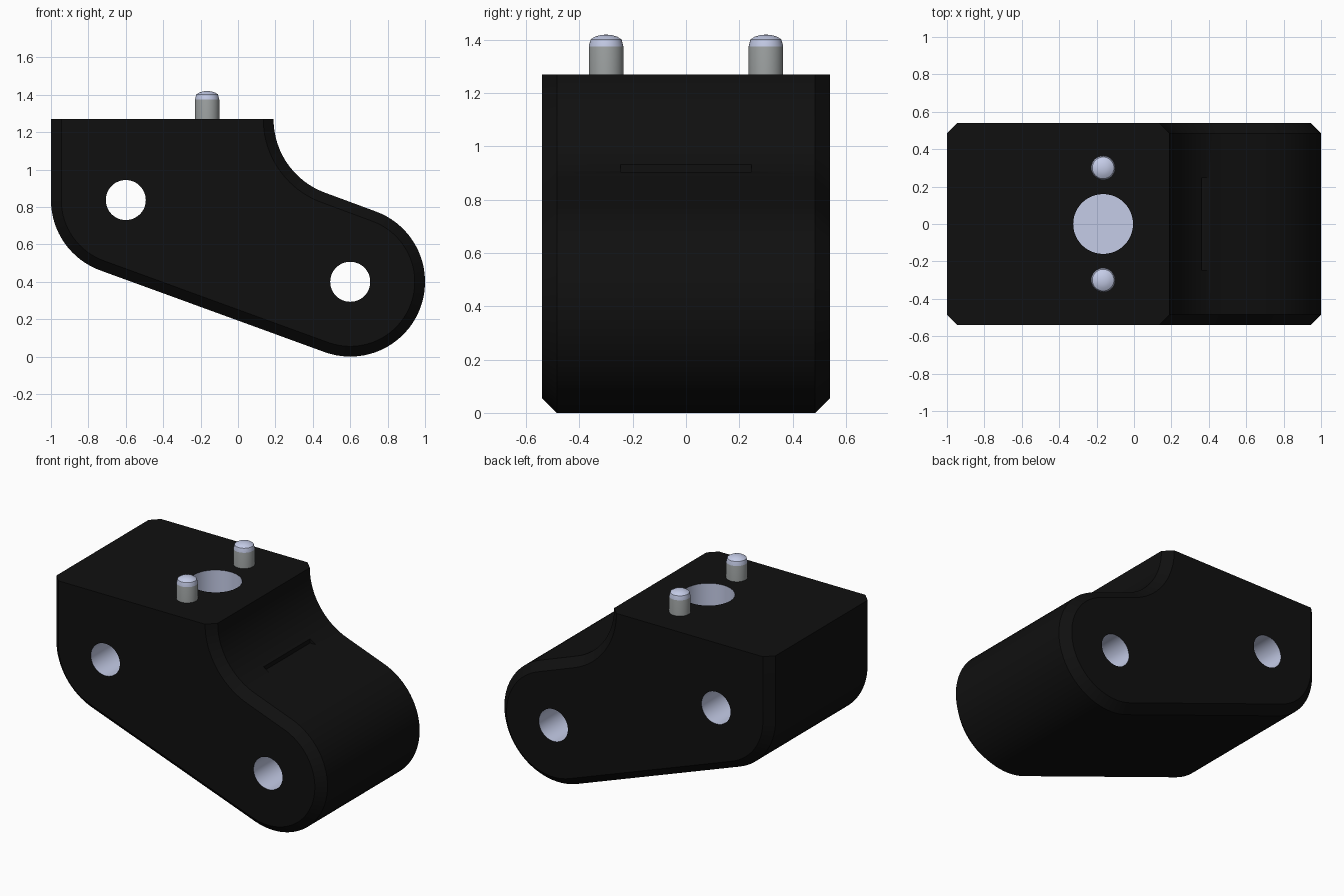
import bpy, bmesh, math
from mathutils import Matrix

if "Cube" in bpy.data.objects:
    bpy.data.objects.remove(bpy.data.objects["Cube"])


def material(name, rgb):
    m = bpy.data.materials.new(name)
    m.diffuse_color = (*rgb, 1)
    m.use_nodes = True
    m.node_tree.nodes["Principled BSDF"].inputs["Base Color"].default_value = m.diffuse_color
    return m


BLACK = material("black", (0.005, 0.005, 0.005))
STEEL = material("pale steel", (0.59, 0.64, 0.85))
GREY = material("pin grey", (0.33, 0.35, 0.35))

HALF_Y, CHAMFER, TOP = 0.54, 0.055, 1.27
LOW, HIGH, R = (0.6, 0.4), (-0.6, 0.837), 0.4      # eye centres and radius
NOTCH, NOTCH_R = (0.609, TOP), 0.419
TILT = math.atan2(HIGH[1] - LOW[1], LOW[0] - HIGH[0])


def make_object(name, bm, mats):
    bmesh.ops.recalc_face_normals(bm, faces=bm.faces[:])
    me = bpy.data.meshes.new(name)
    bm.to_mesh(me)
    bm.free()
    for m in mats:
        me.materials.append(m)
    ob = bpy.data.objects.new(name, me)
    bpy.context.collection.objects.link(ob)
    return ob


def arc(c, r, a0, a1, n):
    return [(c[0] + r * math.cos(a0 + (a1 - a0) * i / n),
             c[1] + r * math.sin(a0 + (a1 - a0) * i / n)) for i in range(n + 1)]


def outline(d):
    """Side outline moved inward by d everywhere but the flat top."""
    up, down = math.pi / 2 - TILT, -math.pi / 2 - TILT
    pts = [(-1 + d, TOP)]
    pts += arc(HIGH, R - d, -math.pi, down, 16)
    pts += arc(LOW, R - d, down, up, 40)
    pts += arc(NOTCH, NOTCH_R + d, up - math.pi, -math.pi, 20)
    return pts


def smooth(ob):
    bpy.ops.object.select_all(action='DESELECT')
    ob.select_set(True)
    bpy.context.view_layer.objects.active = ob
    bpy.ops.object.shade_smooth_by_angle(angle=math.radians(30))


# Body block: lofted outline with chamfered side rims
bm = bmesh.new()
rings = []
for y, d in ((-HALF_Y, CHAMFER), (-HALF_Y + CHAMFER, 0),
             (HALF_Y - CHAMFER, 0), (HALF_Y, CHAMFER)):
    rings.append([bm.verts.new((x, y, z)) for x, z in outline(d)])
for a, b in zip(rings, rings[1:]):
    for i in range(len(a)):
        j = (i + 1) % len(a)
        bm.faces.new((a[i], a[j], b[j], b[i]))
bm.faces.new(rings[0])
bm.faces.new(rings[-1][::-1])
body = make_object("body_block", bm, [BLACK])


def cylinder(name, loc, r, depth, along_y):
    bm = bmesh.new()
    bmesh.ops.create_cone(bm, cap_ends=True, segments=48, radius1=r, radius2=r, depth=depth)
    rot = Matrix.Rotation(math.pi / 2 if along_y else 0, 4, 'X')
    bm.transform(Matrix.Translation(loc) @ rot)
    return make_object(name, bm, [STEEL])


# Cross holes, blind top bore and the small step in the notch
bm = bmesh.new()
bmesh.ops.create_cube(bm, size=1)
bm.transform(Matrix.Translation((0.46, 0, 1.005)) @ Matrix.Diagonal((0.2, 0.49, 0.2, 1)))
cutters = [
    cylinder("low_hole", (LOW[0], 0, LOW[1]), 0.107, 2, True),
    cylinder("high_hole", (HIGH[0], 0, HIGH[1]), 0.107, 2, True),
    cylinder("top_bore", (-0.165, 0, TOP), 0.16, 1.0, False),
    make_object("notch_step", bm, [BLACK]),
]
bpy.context.view_layer.objects.active = body
for c in cutters:
    mod = body.modifiers.new(c.name, 'BOOLEAN')
    mod.operation, mod.solver, mod.object = 'DIFFERENCE', 'EXACT', c
    mod.material_mode = 'TRANSFER'
    bpy.ops.object.modifier_apply(modifier=mod.name)
    bpy.data.objects.remove(c)
smooth(body)

# Dowel pins: turned profile with pale tapered, domed tip
PIN = [(0.065, 1.2), (0.065, 1.375), (0.058, 1.402), (0.042, 1.412), (0.022, 1.418)]
for side, y in (("front", -0.3), ("back", 0.3)):
    bm = bmesh.new()
    n = 32
    loops = [[bm.verts.new((-0.165 + r * math.cos(2 * math.pi * i / n),
                            y + r * math.sin(2 * math.pi * i / n), z))
              for i in range(n)] for r, z in PIN]
    for k, (a, b) in enumerate(zip(loops, loops[1:])):
        for i in range(n):
            j = (i + 1) % n
            bm.faces.new((a[i], a[j], b[j], b[i])).material_index = int(k > 0)
    tip = bm.verts.new((-0.165, y, 1.42))
    for i in range(n):
        bm.faces.new((loops[-1][i], loops[-1][(i + 1) % n], tip)).material_index = 1
    bm.faces.new(loops[0][::-1])
    smooth(make_object(side + "_pin", bm, [GREY, STEEL]))
